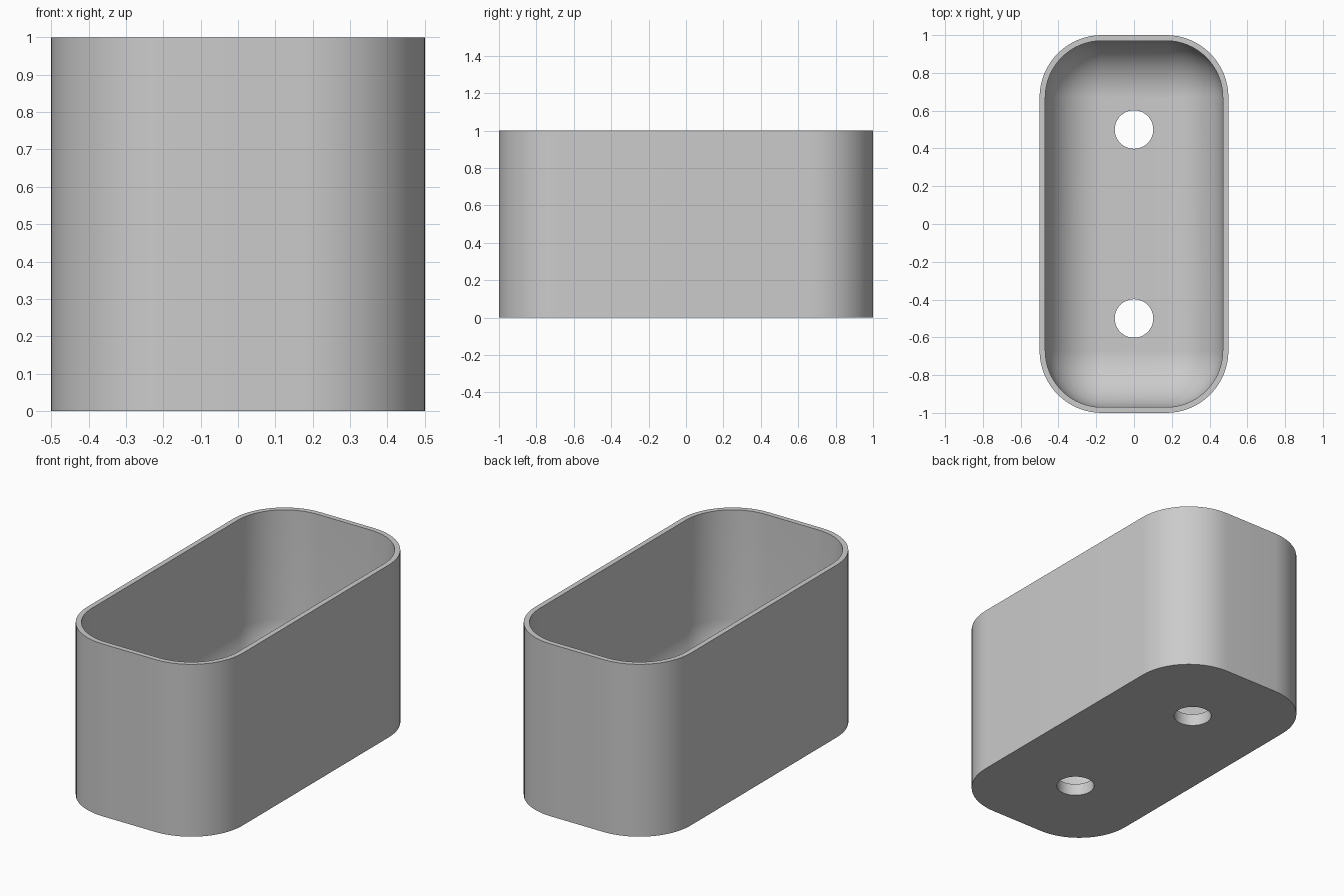
import bpy, bmesh
from math import sin, cos, pi, radians

if "Cube" in bpy.data.objects:
    bpy.data.objects.remove(bpy.data.objects["Cube"])

grey = bpy.data.materials.new("plain grey")
grey.use_nodes = True
grey.diffuse_color = (0.6, 0.6, 0.6, 1)
grey.node_tree.nodes["Principled BSDF"].inputs["Base Color"].default_value = (0.6, 0.6, 0.6, 1)

CORNER_X, CORNER_Y = 0.17, 0.67   # centres of the corner arcs
OUTER_R, INNER_R = 0.33, 0.30
FLOOR, HEIGHT = 0.07, 1.0
SEGMENTS, FILLET_STEPS = 16, 14


def rounded_ring(bm, radius, z):
    """Rounded rectangle of vertices at height z."""
    ring = []
    for q, (sx, sy) in enumerate([(1, 1), (-1, 1), (-1, -1), (1, -1)]):
        for i in range(SEGMENTS + 1):
            a = (q + i / SEGMENTS) * pi / 2
            ring.append(bm.verts.new((sx * CORNER_X + radius * cos(a),
                                      sy * CORNER_Y + radius * sin(a), z)))
    return ring


def bridge(bm, a, b):
    for i in range(len(a)):
        j = (i + 1) % len(a)
        bm.faces.new((a[i], a[j], b[j], b[i]))


# Outer wall, rim, inner wall and rounded inner floor edge
bm = bmesh.new()
profile = [(OUTER_R, 0), (OUTER_R, HEIGHT), (INNER_R, HEIGHT)]
for i in range(FILLET_STEPS):
    t = i / FILLET_STEPS * pi / 2
    profile.append((INNER_R * cos(t), FLOOR + INNER_R * (1 - sin(t))))
profile.append((0.005, FLOOR))
rings = [rounded_ring(bm, r, z) for r, z in profile]
for a, b in zip(rings, rings[1:]):
    bridge(bm, a, b)
bm.faces.new(rings[0][::-1])   # underside
bm.faces.new(rings[-1])        # inside floor
bmesh.ops.recalc_face_normals(bm, faces=bm.faces)
mesh = bpy.data.meshes.new("planter_box")
bm.to_mesh(mesh)
bm.free()
mesh.materials.append(grey)
box = bpy.data.objects.new("planter_box", mesh)
bpy.context.collection.objects.link(box)

# Two drain holes through the floor
for y in (-0.5, 0.5):
    bpy.ops.mesh.primitive_cylinder_add(vertices=48, radius=0.102, depth=0.4, location=(0, y, 0))
    cutter = bpy.context.object
    cutter.name = "drain_hole_cutter"
    cutter.hide_render = True
    cutter.data.materials.append(grey)
    cut = box.modifiers.new("drain_hole", 'BOOLEAN')
    cut.operation = 'DIFFERENCE'
    cut.solver = 'EXACT'
    cut.object = cutter
    bpy.ops.object.select_all(action='DESELECT')
    box.select_set(True)
    bpy.context.view_layer.objects.active = box
    bpy.ops.object.modifier_apply(modifier=cut.name)
    bpy.data.objects.remove(cutter)

bpy.ops.object.shade_smooth_by_angle(angle=radians(30))
